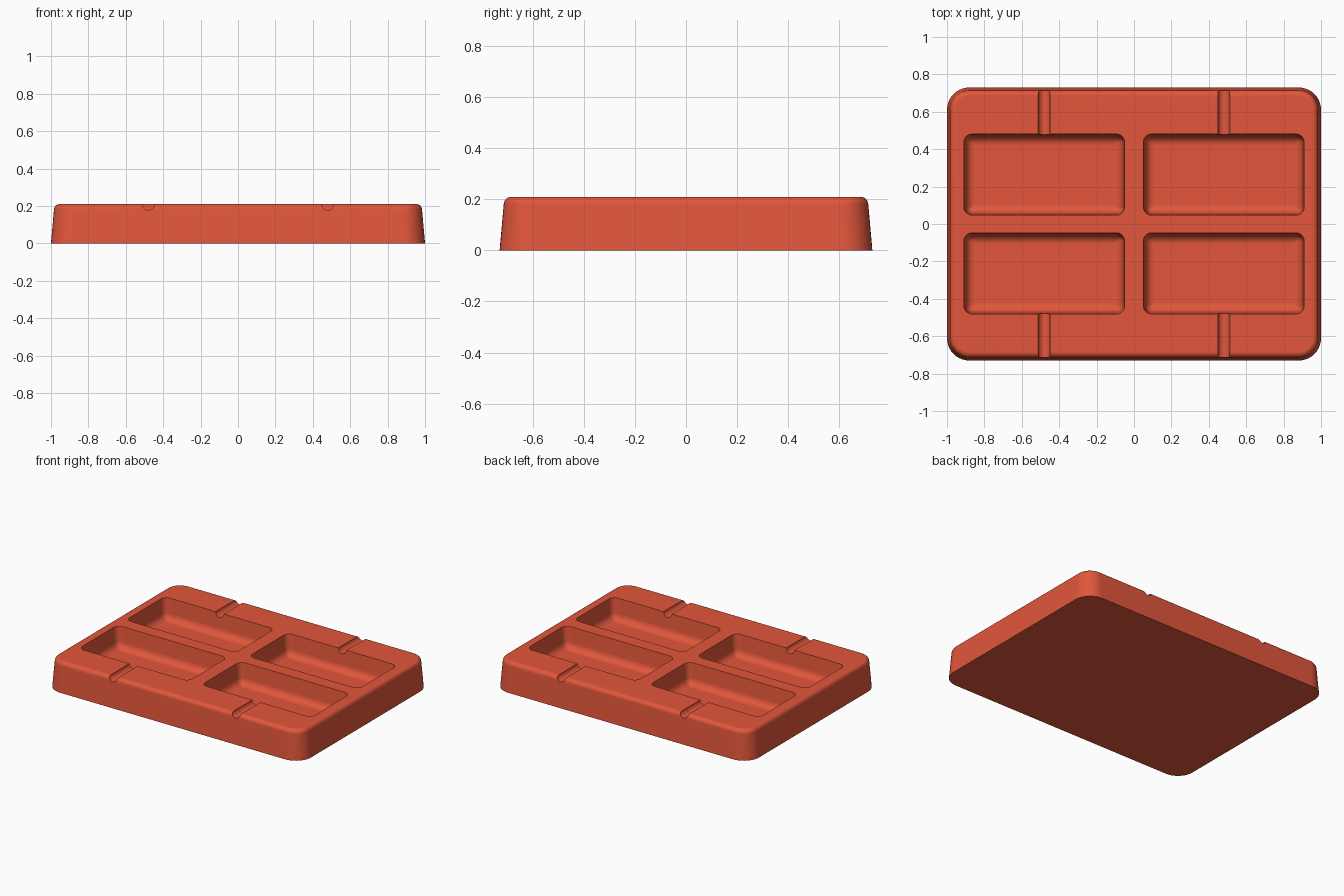
import bpy, bmesh
from math import sin, cos, pi, radians
from mathutils import Matrix

if "Cube" in bpy.data.objects:
    bpy.data.objects.remove(bpy.data.objects["Cube"])

HEIGHT = 0.21
POCKET_X, POCKET_Y = 0.48, 0.264

red = bpy.data.materials.new("brick_red")
red.use_nodes = True
colour = (0.76, 0.094, 0.044, 1)
red.diffuse_color = colour
red.node_tree.nodes["Principled BSDF"].inputs["Base Color"].default_value = colour


def make_object(name, bm):
    bmesh.ops.recalc_face_normals(bm, faces=bm.faces)
    mesh = bpy.data.meshes.new(name)
    bm.to_mesh(mesh)
    bm.free()
    mesh.materials.append(red)
    obj = bpy.data.objects.new(name, mesh)
    bpy.context.collection.objects.link(obj)
    return obj


def rounded_ring(bm, half_x, half_y, radius, z, centre, segments=10):
    """One rounded rectangle of vertices."""
    ring = []
    for corner, (sx, sy) in enumerate([(1, 1), (-1, 1), (-1, -1), (1, -1)]):
        for i in range(segments + 1):
            a = (corner + i / segments) * pi / 2
            ring.append(bm.verts.new((
                centre[0] + sx * (half_x - radius) + radius * cos(a),
                centre[1] + sy * (half_y - radius) + radius * sin(a), z)))
    return ring


def loft(name, half_x, half_y, radius, profile, centre=(0, 0)):
    """Solid through rounded rectangles; profile holds (inset, z) pairs."""
    bm = bmesh.new()
    rings = [rounded_ring(bm, half_x - d, half_y - d, max(radius - d, 0.006), z, centre)
             for d, z in profile]
    for low, high in zip(rings, rings[1:]):
        for i in range(len(low)):
            j = (i + 1) % len(low)
            bm.faces.new((low[i], low[j], high[j], high[i]))
    bm.faces.new(rings[0])
    bm.faces.new(rings[-1])
    return make_object(name, bm)


def fillet(inset, z, radius, up, steps=6):
    """Quarter-round from a wall at this inset to a flat face at height z."""
    return [(inset + radius * (1 - cos(a)), z + up * radius * (sin(a) - 1))
            for a in (k * pi / 2 / steps for k in range(steps + 1))]


# Drafted block with rounded top edge
tray = loft("mould_tray", 1.0, 0.73, 0.12,
            [(0, 0)] + fillet(0.016, HEIGHT, 0.03, 1))

cutters = []
for sx in (-1, 1):
    for sy in (-1, 1):
        # Rectangular pocket with a rounded floor edge
        cutters.append(loft("pocket_cutter", 0.43, 0.217, 0.045,
                            [(-0.004, HEIGHT + 0.05), (0, HEIGHT)]
                            + fillet(0.01, 0.06, 0.05, -1),
                            (sx * POCKET_X, sy * POCKET_Y)))
        # Round channel from the pocket to the outer edge
        bm = bmesh.new()
        bmesh.ops.create_cone(
            bm, cap_ends=True, segments=32, radius1=0.032, radius2=0.032, depth=0.5,
            matrix=Matrix.Translation((sx * POCKET_X, sy * 0.65, HEIGHT))
            @ Matrix.Rotation(pi / 2, 4, 'X'))
        cutters.append(make_object("channel_cutter", bm))

for cutter in cutters:
    cutter.hide_render = True
    cut = tray.modifiers.new("cut", 'BOOLEAN')
    cut.operation = 'DIFFERENCE'
    cut.solver = 'EXACT'
    cut.object = cutter

# Bake the cuts and remove the helpers
graph = bpy.context.evaluated_depsgraph_get()
baked = bpy.data.meshes.new_from_object(tray.evaluated_get(graph))
tray.modifiers.clear()
tray.data = baked
baked.name = "mould_tray"
for cutter in cutters:
    bpy.data.objects.remove(cutter)

# Smooth the fillets, keep rims sharp
bpy.ops.object.select_all(action='DESELECT')
tray.select_set(True)
bpy.context.view_layer.objects.active = tray
bpy.ops.object.shade_smooth_by_angle(angle=radians(30))
weighted = tray.modifiers.new("weighted_normals", 'WEIGHTED_NORMAL')
weighted.keep_sharp = True
